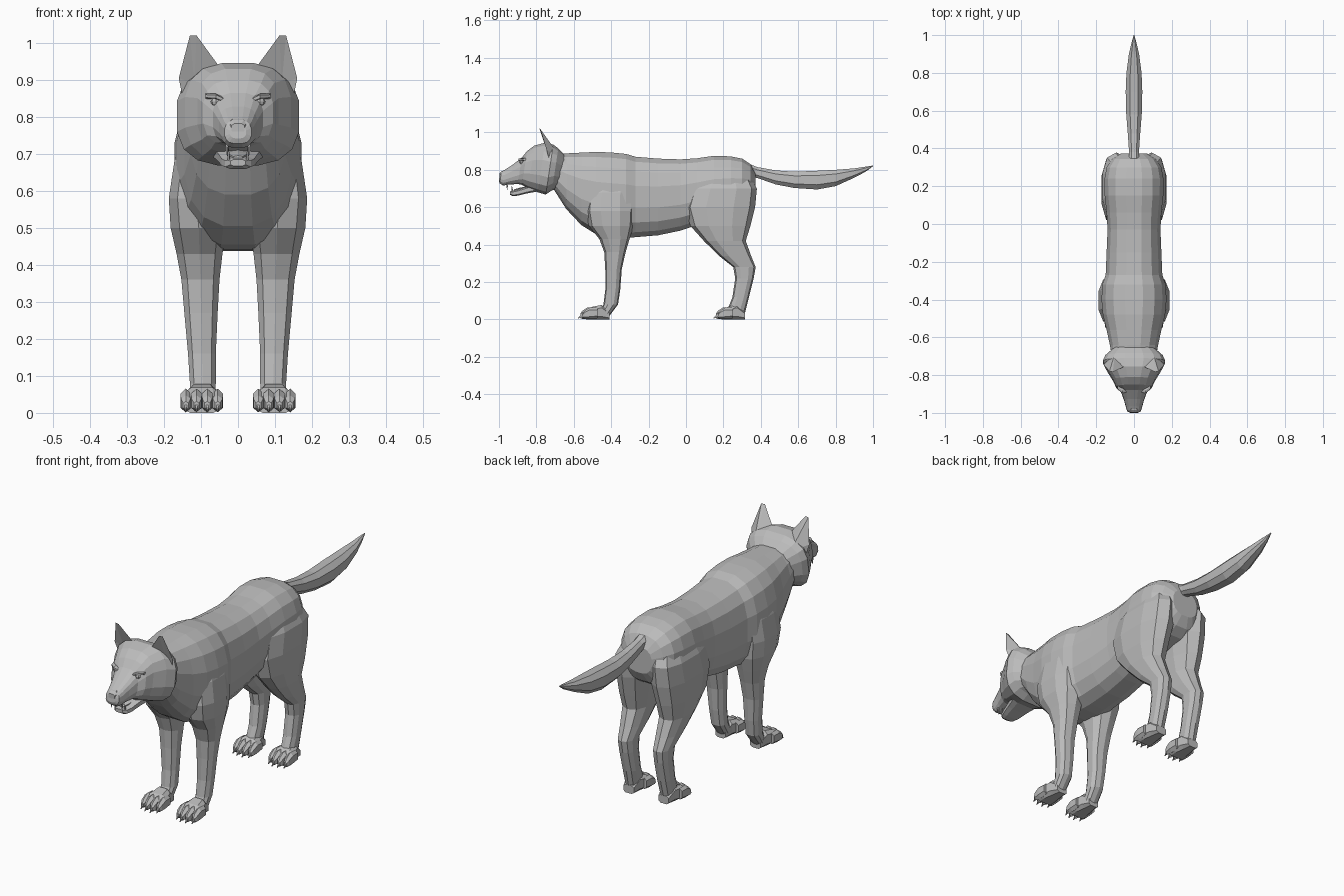
import bpy, bmesh, math
from mathutils import Vector

grey = bpy.data.materials.new("fur_grey")
grey.diffuse_color = (0.5, 0.5, 0.5, 1)


def section(n, p):
    """Flat-topped rounded outline, scaled to fill -1..1."""
    pts = []
    for i in range(n):
        a = 2 * math.pi * (i + 0.5) / n
        c, s = math.cos(a), math.sin(a)
        pts.append((math.copysign(abs(c) ** p, c), math.copysign(abs(s) ** p, s)))
    m = max(abs(q[0]) for q in pts)
    return [(u / m, v / m) for u, v in pts]


def loft(bm, rings, axis, n=8, p=0.8, tilt=0, side=1):
    """rings: (position on axis, min u, max u, min v, max v)."""
    loops = []
    for pos, u0, u1, v0, v1 in rings:
        loop = []
        for u, v in section(n, p):
            a = (u0 + u1) / 2 + u * (u1 - u0) / 2
            b = (v0 + v1) / 2 + v * (v1 - v0) / 2
            co = (a * side, pos + tilt * (b - 0.8), b) if axis == 'Y' else (a * side, b, pos)
            loop.append(bm.verts.new(co))
        loops.append(loop)
    for A, B in zip(loops, loops[1:]):
        for i in range(n):
            j = (i + 1) % n
            bm.faces.new((A[i], A[j], B[j], B[i]))
    bm.faces.new(loops[0])
    bm.faces.new(loops[-1])


def finish(bm, name):
    bmesh.ops.recalc_face_normals(bm, faces=bm.faces[:])
    me = bpy.data.meshes.new(name)
    bm.to_mesh(me)
    bm.free()
    me.materials.append(grey)
    ob = bpy.data.objects.new(name, me)
    bpy.context.collection.objects.link(ob)
    return ob


def lofted(name, rings, axis, **kw):
    bm = bmesh.new()
    loft(bm, rings, axis, **kw)
    return finish(bm, name)


def sym(rows):
    """(y, half width, bottom, top) to full rings."""
    return [(y, -w, w, b, t) for y, w, b, t in rows]


# Torso and neck
body = lofted("body", sym([
    (-.71, .115, .70, .88), (-.64, .128, .59, .888), (-.56, .145, .505, .892),
    (-.48, .165, .455, .896), (-.40, .172, .44, .893), (-.32, .168, .437, .885),
    (-.27, .15, .44, .87), (-.15, .145, .45, .86), (-.03, .14, .475, .856),
    (.06, .145, .505, .862), (.15, .155, .53, .875), (.24, .156, .55, .872),
    (.30, .145, .57, .86), (.345, .115, .60, .83), (.372, .07, .65, .78)]),
    'Y', n=16, p=0.8)

# Legs: (z, inner x, outer x, front y, back y)
front_leg = [(.78, .05, .14, -.45, -.31), (.68, .05, .172, -.52, -.28),
             (.58, .04, .187, -.53, -.28), (.50, .03, .182, -.515, -.285),
             (.43, .042, .166, -.46, -.305), (.36, .05, .153, -.435, -.325),
             (.27, .055, .145, -.43, -.345), (.16, .06, .135, -.43, -.353),
             (.08, .06, .13, -.44, -.365), (.02, .065, .128, -.47, -.41)]
hind_leg = [(.80, .03, .12, .09, .32), (.70, .02, .166, .03, .372),
            (.60, .02, .172, .0, .362), (.50, .035, .168, .03, .338),
            (.42, .045, .158, .10, .315), (.34, .052, .145, .18, .345),
            (.28, .06, .135, .255, .37), (.22, .06, .132, .265, .36),
            (.12, .06, .13, .25, .335), (.03, .065, .128, .215, .312)]
legs = [lofted("leg", rows, 'Z', n=10, p=0.8, side=s)
        for rows in (front_leg, hind_leg) for s in (1, -1)]

# Join the legs to the torso as one skin
for leg in legs:
    mod = body.modifiers.new("join", 'BOOLEAN')
    mod.operation, mod.solver, mod.object = 'UNION', 'EXACT', leg
bpy.context.view_layer.update()
skin = bpy.data.meshes.new_from_object(
    body.evaluated_get(bpy.context.evaluated_depsgraph_get()))
body.modifiers.clear()
body.data = skin
for leg in legs:
    bpy.data.objects.remove(leg)

# Paws with toes and claws
for label, heel in (("front", -.41), ("hind", .315)):
    for s, hand in ((1, "left"), (-1, "right")):
        bm = bmesh.new()
        loft(bm, [(heel, .068, .125, 0, .04), (heel - .04, .06, .135, 0, .078),
                  (heel - .09, .048, .148, 0, .068), (heel - .125, .046, .15, 0, .045)],
             'Y', p=0.6, side=s)
        for x, reach in ((.055, -.012), (.083, 0), (.112, 0), (.141, -.012)):
            y = heel - .075 - reach
            loft(bm, [(y, x - .013, x + .013, .01, .06), (y - .04, x - .015, x + .015, .005, .062),
                      (y - .068, x - .013, x + .013, .005, .045),
                      (y - .08, x - .007, x + .007, .01, .03)], 'Y', n=6, side=s)
            loft(bm, [(y - .07, x - .006, x + .006, .014, .032),
                      (y - .092, x - .001, x + .001, .004, .009)], 'Y', n=4, side=s)
        finish(bm, f"{label}_paw_{hand}")

# Tail
lofted("tail", sym([
    (.33, .03, .765, .835), (.38, .026, .757, .815), (.48, .033, .722, .797),
    (.58, .041, .703, .79), (.70, .044, .695, .795), (.80, .04, .713, .80),
    (.90, .027, .758, .808), (.96, .013, .79, .817), (1.0, .002, .819, .823)]), 'Y', n=8)

# Head with cheek ruff, narrowing into the muzzle
lofted("head", sym([
    (-.66, .11, .70, .88), (-.70, .152, .69, .915), (-.73, .165, .668, .935),
    (-.775, .143, .68, .945), (-.83, .11, .70, .93), (-.865, .094, .72, .90),
    (-.888, .068, .724, .865), (-.93, .052, .722, .828), (-.965, .042, .716, .803),
    (-.985, .036, .728, .79), (-.992, .022, .742, .775)]), 'Y', n=16, p=0.72, tilt=0.15)

# Lower jaw and tongue
lofted("lower_jaw", sym([
    (-.79, .07, .685, .73), (-.85, .055, .674, .71), (-.90, .044, .662, .693),
    (-.925, .035, .659, .688), (-.94, .02, .667, .685)]), 'Y', n=8, p=0.6)
lofted("tongue", sym([
    (-.82, .03, .695, .718), (-.89, .025, .685, .703), (-.92, .012, .683, .695)]), 'Y', n=6)

# Nose pad
lofted("nose", sym([
    (-.955, .02, .755, .80), (-.985, .026, .75, .793), (-.998, .017, .757, .782)]), 'Y', n=8, p=0.6)

# Canine teeth
bm = bmesh.new()
for s in (1, -1):
    loft(bm, [(.728, .024, .035, -.962, -.95), (.692, .028, .03, -.957, -.955)], 'Z', n=5, side=s)
    loft(bm, [(.678, .02, .03, -.932, -.92), (.715, .025, .027, -.933, -.931)], 'Z', n=5, side=s)
finish(bm, "canine_teeth")

for s, hand in ((1, "left"), (-1, "right")):
    # Ear: a hollow-fronted wedge
    bm = bmesh.new()
    I, B, E, O, P, Q, C = [bm.verts.new((x * s, y, z)) for x, y, z in (
        (.05, -.755, .935), (.10, -.68, .88), (.145, -.725, .83), (.16, -.745, .905),
        (.112, -.783, 1.02), (.13, -.78, 1.02), (.118, -.735, .89))]
    for f in ((I, B, P), (B, Q, P), (B, O, Q), (B, E, O), (P, Q, C), (Q, O, C),
              (O, E, C), (C, I, P), (I, C, B), (C, E, B)):
        bm.faces.new(f)
    finish(bm, f"ear_{hand}")

    # Eye with slanted upper lid
    bm = bmesh.new()
    bmesh.ops.create_uvsphere(bm, u_segments=8, v_segments=6, radius=.014)
    bmesh.ops.translate(bm, verts=bm.verts, vec=Vector((.06 * s, -.876, .842)))
    finish(bm, f"eye_{hand}")
    bm = bmesh.new()
    loft(bm, [(.034, -.87, -.889, .838, .85), (.06, -.868, -.896, .848, .862),
              (.088, -.85, -.872, .85, .862)], 'Z', n=6)
    for v in bm.verts:  # lay the lid across the face
        x, y, z = v.co
        v.co = (z * s, x, y)
    finish(bm, f"eyelid_{hand}")
